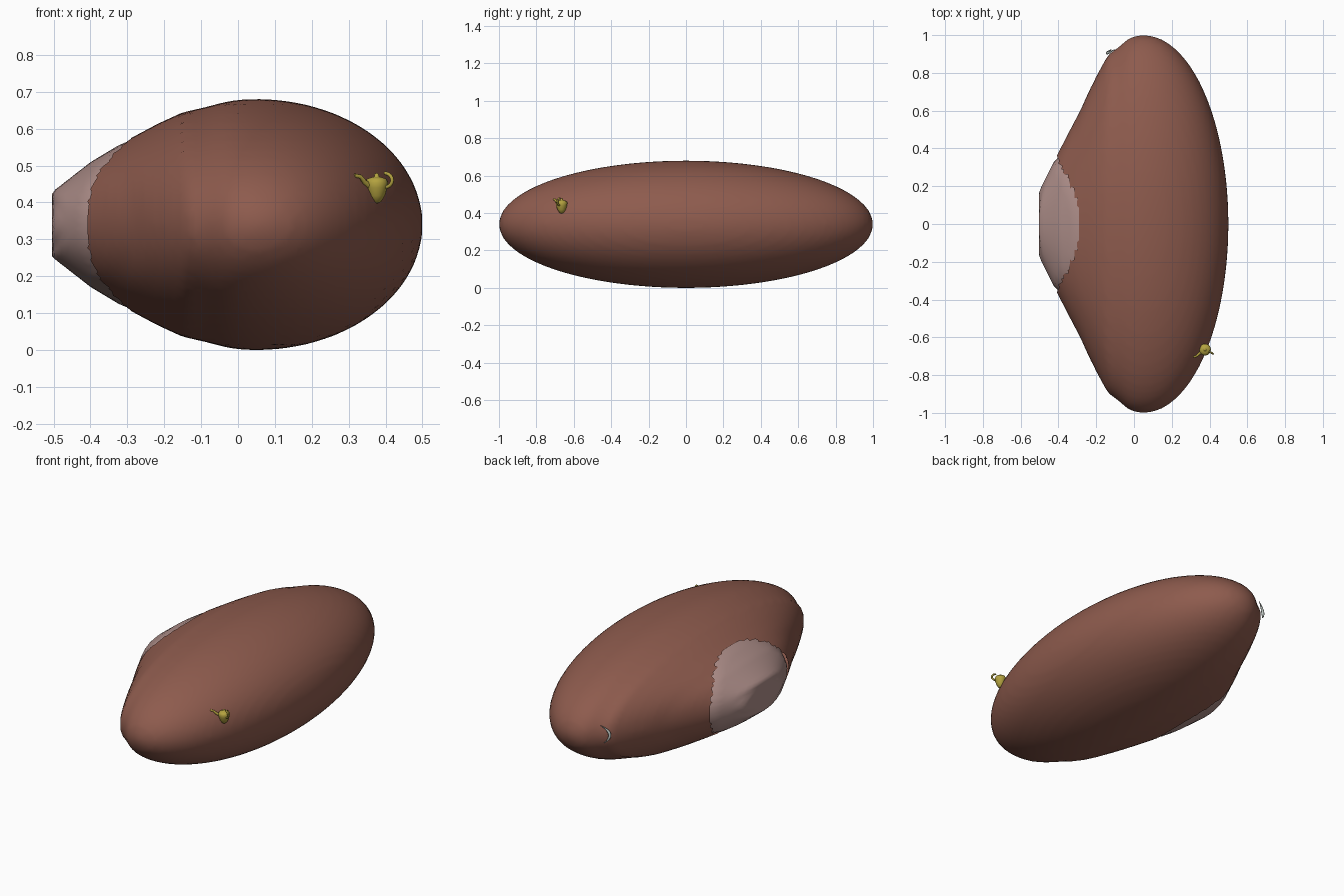
import bpy, bmesh, math
from mathutils import Vector

if "Cube" in bpy.data.objects:
    bpy.data.objects.remove(bpy.data.objects["Cube"])

CX, CZ, RX, RY, RZ = 0.05, 0.34, 0.45, 1.0, 0.34


def material(name, rgb):
    m = bpy.data.materials.new(name)
    m.diffuse_color = (*rgb, 1)
    m.use_nodes = True
    m.node_tree.nodes["Principled BSDF"].inputs["Base Color"].default_value = m.diffuse_color
    return m


BROWN = material("brown_rock", (0.27, 0.105, 0.075))
PINK = material("pale_pink", (0.42, 0.27, 0.25))
GOLD = material("gold", (0.45, 0.36, 0.05))
PALE = material("pale_grey", (0.5, 0.55, 0.52))


def lerp(table, s):
    for (a, xa), (b, xb) in zip(table, table[1:]):
        if s <= b:
            return xa + (xb - xa) * (s - a) / (b - a)
    return table[-1][1]


# Left side profiles: distance from the axis -> x, along y and along z
ALONG_Y = [(0, -.505), (.17, -.505), (.36, -.41), (.5, -.338), (.6, -.285),
           (.7, -.24), (.8, -.19), (.9, -.135), (1, .05)]
ALONG_Z = [(0, -.505), (.26, -.505), (.5, -.40), (.65, -.315), (.8, -.22),
           (.9, -.146), (1, .05)]


def finish(ob, mat):
    ob.data.materials.clear()
    ob.data.materials.append(mat)
    for p in ob.data.polygons:
        p.use_smooth = True
    return ob


def from_bm(name, bm, mat):
    me = bpy.data.meshes.new(name)
    bm.to_mesh(me)
    bm.free()
    ob = bpy.data.objects.new(name, me)
    bpy.context.collection.objects.link(ob)
    return finish(ob, mat)


def body(name, mat, scale):
    """Long ellipsoid with a blunt bulge on its left side."""
    bm = bmesh.new()
    bmesh.ops.create_icosphere(bm, subdivisions=6, radius=1)
    for v in bm.verts:
        x, y, z = v.co
        s = math.hypot(y, z)
        if x >= 0:
            px = CX + RX * x
        else:
            w = y * y / (s * s) if s > 1e-6 else 0.5
            px = w * lerp(ALONG_Y, s) + (1 - w) * lerp(ALONG_Z, s)
            e = CX + RX * x
            k = min(1, max(0, (s - .9) / .1))   # blend to ellipsoid at the rim
            px = px * (1 - k) + e * k
        v.co = (CX + (px - CX) * scale, y * RY * scale, CZ + z * RZ * scale)
    return from_bm(name, bm, mat)


def in_window(c):
    return c.x < -0.2 and (c.y / .36) ** 2 + ((c.z - CZ) / .235) ** 2 < 1


# Terraced outer shell, opened where the pale patch shows
shell = body("outer_shell", BROWN, 1.0)
mod = shell.modifiers.new("terraces", "REMESH")
mod.mode = "SMOOTH"
mod.octree_depth = 7
mod.scale = 0.625
mod.use_smooth_shade = True
dg = bpy.context.evaluated_depsgraph_get()
mesh = bpy.data.meshes.new_from_object(shell.evaluated_get(dg))
shell.modifiers.clear()
shell.data = mesh
bm = bmesh.new()
bm.from_mesh(mesh)
bmesh.ops.delete(bm, geom=[f for f in bm.faces if in_window(f.calc_center_median())],
                 context="FACES")
bm.to_mesh(mesh)
bm.free()
finish(shell, BROWN)

# Pale patch, a smooth piece slightly under the rim of the shell
patch = body("pale_patch", PINK, 0.998)
bm = bmesh.new()
bm.from_mesh(patch.data)
out = [f for f in bm.faces
       if not (f.calc_center_median().x < -0.2 and
               (f.calc_center_median().y / .40) ** 2 +
               ((f.calc_center_median().z - CZ) / .262) ** 2 < 1)]
bmesh.ops.delete(bm, geom=out, context="FACES")
for v in bm.verts:                        # tuck the border beneath the shell
    d = (v.co.y / .36) ** 2 + ((v.co.z - CZ) / .235) ** 2
    if d > 0.85:
        v.co.x += 0.1 * (d - 0.85)
bm.to_mesh(patch.data)
bm.free()
finish(patch, PINK)


def tube(name, pts, radius, mat, tips=None):
    cu = bpy.data.curves.new(name, "CURVE")
    cu.dimensions = "3D"
    cu.bevel_depth = radius
    cu.bevel_resolution = 2
    cu.use_fill_caps = True
    sp = cu.splines.new("POLY")
    sp.points.add(len(pts) - 1)
    for i, p in enumerate(pts):
        sp.points[i].co = (*p, 1)
        sp.points[i].radius = tips[i] if tips else 1
    ob = bpy.data.objects.new(name, cu)
    bpy.context.collection.objects.link(ob)
    cu.materials.append(mat)
    return ob


# Small golden pot: lathed body with lid, resting on the front right
C = Vector((0.376, -0.665, 0.44))
PROFILE = [(0, -.043), (.012, -.038), (.022, -.022), (.029, 0), (.031, .014),
           (.026, .024), (.014, .028), (.006, .03), (.007, .036), (0, .04)]
bm = bmesh.new()
vs = [bm.verts.new(C + Vector((r, 0, z))) for r, z in PROFILE]
es = [bm.edges.new(p) for p in zip(vs, vs[1:])]
bmesh.ops.spin(bm, geom=vs + es, cent=C, axis=(0, 0, 1), angle=2 * math.pi, steps=24)
bmesh.ops.remove_doubles(bm, verts=bm.verts, dist=1e-4)
bmesh.ops.recalc_face_normals(bm, faces=bm.faces)
from_bm("pot_body", bm, GOLD)

# Spout to the left and front, loop handle to the right
tube("pot_spout", [C + Vector(p) for p in
     [(-.02, -.012, .005), (-.034, -.024, .016), (-.044, -.034, .03), (-.06, -.04, .033)]],
     .007, GOLD, [1.3, 1, .8, .8])
tube("pot_handle", [C + Vector((.022 + .02 * math.sin(t), -.01 - .012 * math.sin(t),
                                .02 + .019 * math.cos(t)))
                    for t in [math.pi * i / 10 for i in range(11)]], .005, GOLD)

# Thin pale crescent set into the back left end
arc = []
for i in range(9):
    t = (i - 4) / 4
    y = 0.905 + 0.02 * t * t
    z = 0.36 + 0.048 * t
    q = max(0, 1 - y * y - ((z - CZ) / RZ) ** 2)
    arc.append((CX - RX * math.sqrt(q) - 0.002, y, z))
tube("crescent", arc, .008, PALE, [max(.1, 1 - ((i - 4) / 4) ** 2) for i in range(9)])
